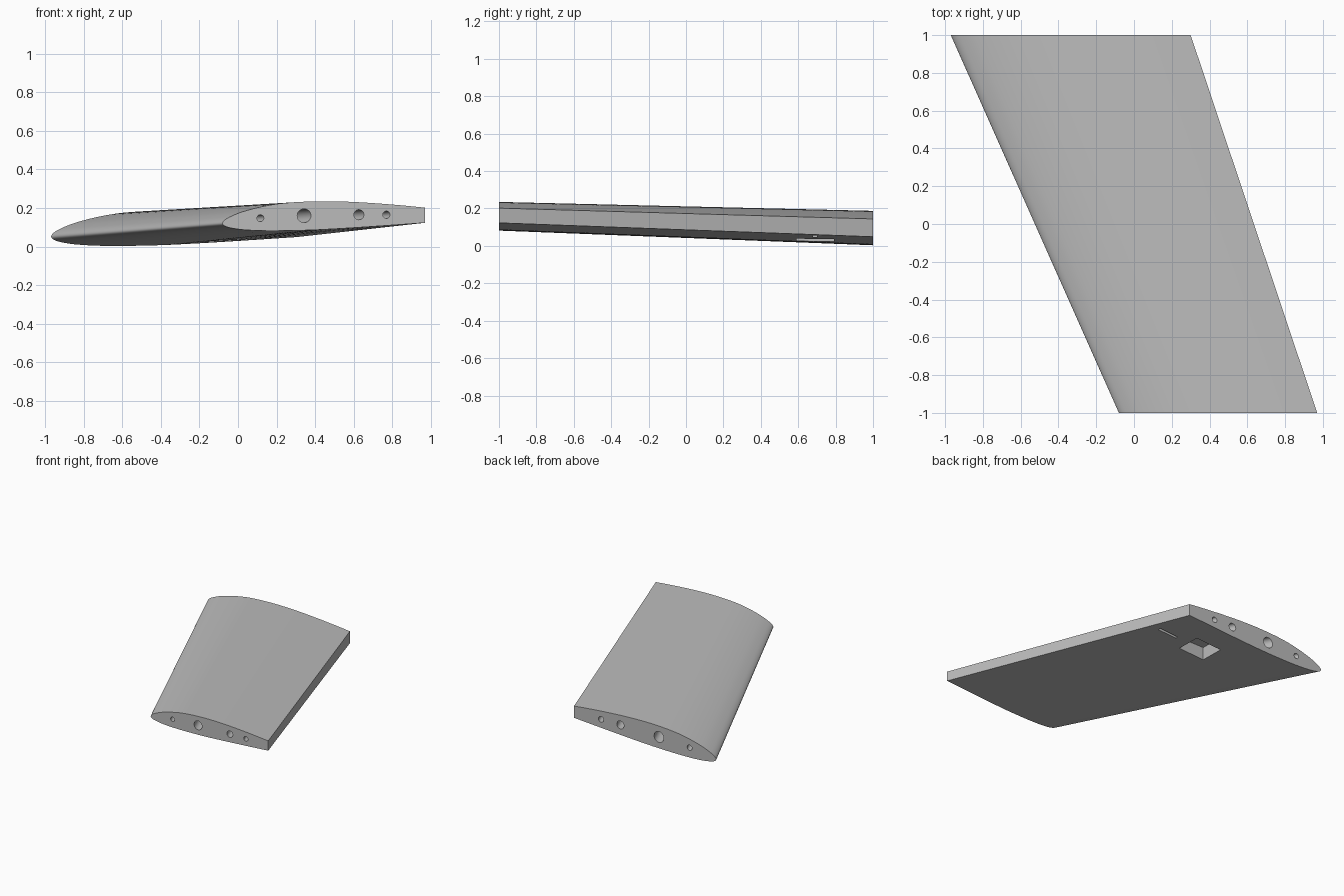
import bpy, math
from mathutils import Vector
from mathutils.geometry import interpolate_bezier

cube = bpy.data.objects.get("Cube")
if cube:
    bpy.data.objects.remove(cube, do_unlink=True)

grey = bpy.data.materials.new("light_grey")
grey.use_nodes = True
colour = (0.5, 0.5, 0.5, 1)
grey.diffuse_color = colour
grey.node_tree.nodes["Principled BSDF"].inputs["Base Color"].default_value = colour


def section(outline, s):
    """Place a chord-relative outline on the span: s = 0 front end, 1 back end."""
    chord = 1.05 + 0.22 * s
    nose_x, nose_z = -0.08 - 0.89 * s, 0.12 - 0.069 * s
    return [(nose_x + t * chord, -1 + 2 * s, nose_z + h * chord - 0.006 * s * t)
            for t, h in outline]


def make(name, verts, faces):
    mesh = bpy.data.meshes.new(name)
    mesh.from_pydata(verts, [], faces)
    mesh.materials.append(grey)
    obj = bpy.data.objects.new(name, mesh)
    bpy.context.collection.objects.link(obj)
    return obj


def loft(name, outline, s0, s1):
    """Straight loft between two stations; outline runs counter-clockwise seen from the front."""
    n = len(outline)
    sides = [(i, (i + 1) % n, (i + 1) % n + n, i + n) for i in range(n)]
    caps = [tuple(reversed(range(n))), tuple(range(n, 2 * n))]
    faces = [tuple(reversed(f)) for f in sides + caps]
    faces = [tuple(reversed(f)) for f in faces[:n]] + [tuple(range(n)), tuple(reversed(range(n, 2 * n)))]
    obj = make(name, section(outline, s0) + section(outline, s1), faces)
    import bmesh
    bm = bmesh.new()
    bm.from_mesh(obj.data)
    bmesh.ops.recalc_face_normals(bm, faces=bm.faces)
    bm.to_mesh(obj.data)
    bm.free()
    return obj


def smooth_line(points, steps=5):
    """Smooth curve through all the points."""
    p = [Vector((x, z, 0)) for x, z in points]
    out = []
    for i in range(len(p) - 1):
        a, b = p[i], p[i + 1]
        length = (b - a).length
        ta = (b - p[max(i - 1, 0)]).normalized() * length / 3
        tb = (p[min(i + 2, len(p) - 1)] - a).normalized() * length / 3
        out += interpolate_bezier(a, a + ta, b - tb, b, steps)[:-1]
    return [(v.x, v.y) for v in out + [p[-1]]]


# wing: airfoil from the upper trailing edge, round the nose, to the lower one
airfoil = smooth_line([
    (1, .078), (.9, .088), (.75, .1), (.6, .108), (.45, .109), (.3, .1), (.2, .084),
    (.1, .058), (.04, .034), (.01, .016), (0, 0), (.01, -.012), (.04, -.022),
    (.1, -.031), (.2, -.036), (.3, -.036), (.4, -.034), (.5, -.03), (.7, -.018), (1, .003)])
wing = loft("wing", airfoil, 0, 1)

# spar and cable tubes running through the whole span
cutters = []
for t, h, r in [(.187, .026, .017), (.403, .038, .034), (.674, .043, .025), (.81, .043, .018)]:
    ring = [(t + r * math.cos(a), h + r * math.sin(a))
            for a in (i * math.tau / 32 for i in range(32))]
    cutters.append(loft("tube_cutter", ring, -0.02, 1.02))

# square pocket and narrow slot in the underside
for name, x, y, width, depth, top in [("pocket_cutter", -.06, .69, .23, .2, .13),
                                      ("slot_cutter", .25, .69, .17, .022, .08)]:
    bpy.ops.mesh.primitive_cube_add(size=1, location=(x, y, (top - .1) / 2))
    box = bpy.context.object
    box.name = name
    box.scale = (width, depth, top + .1)
    box.data.materials.append(grey)
    cutters.append(box)

bpy.context.view_layer.update()
bpy.ops.object.select_all(action='DESELECT')
wing.select_set(True)
bpy.context.view_layer.objects.active = wing
for cutter in cutters:
    cutter.hide_render = True
    cut = wing.modifiers.new("cut", 'BOOLEAN')
    cut.operation = 'DIFFERENCE'
    cut.solver = 'EXACT'
    cut.object = cutter
    bpy.ops.object.modifier_apply(modifier=cut.name)
for cutter in cutters:
    bpy.data.objects.remove(cutter, do_unlink=True)
bpy.ops.object.shade_smooth_by_angle(angle=math.radians(30))
